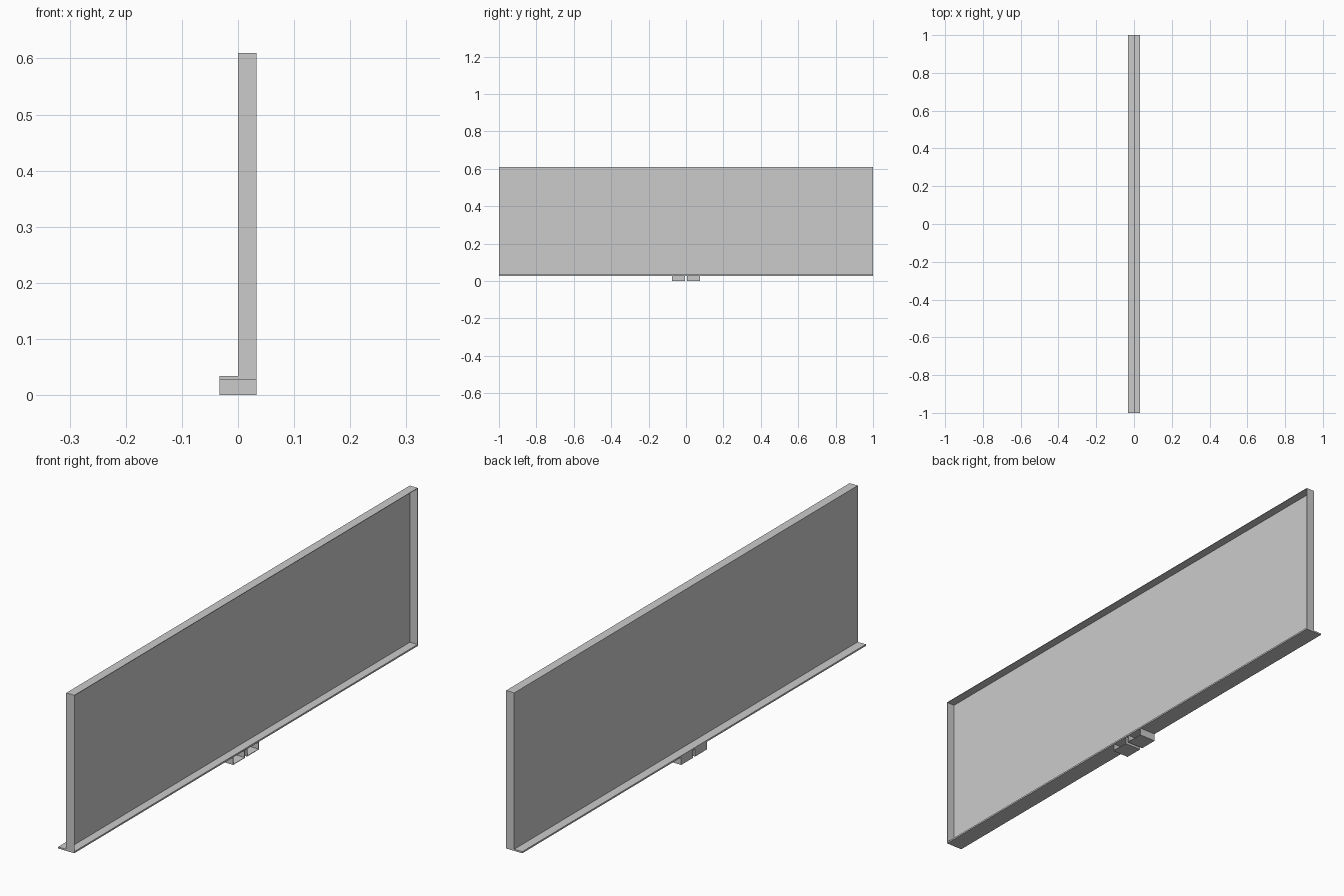
import bpy

cube = bpy.data.objects.get("Cube")
if cube:
    bpy.data.objects.remove(cube, do_unlink=True)

grey = bpy.data.materials.new("light_grey")
grey.use_nodes = True
colour = (0.6, 0.6, 0.6, 1)
grey.diffuse_color = colour
grey.node_tree.nodes["Principled BSDF"].inputs["Base Color"].default_value = colour


def box(name, low, high):
    """Box spanning two opposite corners."""
    bpy.ops.mesh.primitive_cube_add(size=1)
    ob = bpy.context.object
    ob.name = name
    for v in ob.data.vertices:
        v.co = [a if c < 0 else b for c, a, b in zip(v.co, low, high)]
    ob.data.materials.append(grey)
    return ob


HALF = 0.033       # half depth of the base strip
TOP = 0.61
BASE_LOW, BASE_HIGH = 0.028, 0.034
SHEET = 0.002      # sheet thickness

# Base strip
box("base_strip", (-HALF, -1, BASE_LOW), (HALF, 1, BASE_HIGH))

# Upright shallow tray, open towards +x
box("back_panel", (0, -1, BASE_HIGH), (SHEET, 1, TOP))
box("top_rim", (SHEET, -1, TOP - SHEET), (HALF, 1, TOP))
for name, y in (("front_rim", -1), ("rear_rim", 1 - SHEET)):
    box(name, (SHEET, y, BASE_HIGH), (HALF, y + SHEET, TOP - SHEET))

# Two small open trays under the strip
for name, y0, y1 in (("front_clip", -0.075, -0.006), ("rear_clip", 0.006, 0.075)):
    box(name + "_floor", (-HALF, y0, 0), (HALF, y1, SHEET))
    box(name + "_wall", (-HALF, y0, SHEET), (SHEET - HALF, y1, BASE_LOW))
    for end, y in (("_front_end", y0), ("_rear_end", y1 - SHEET)):
        box(name + end, (SHEET - HALF, y, SHEET), (HALF, y + SHEET, BASE_LOW))
